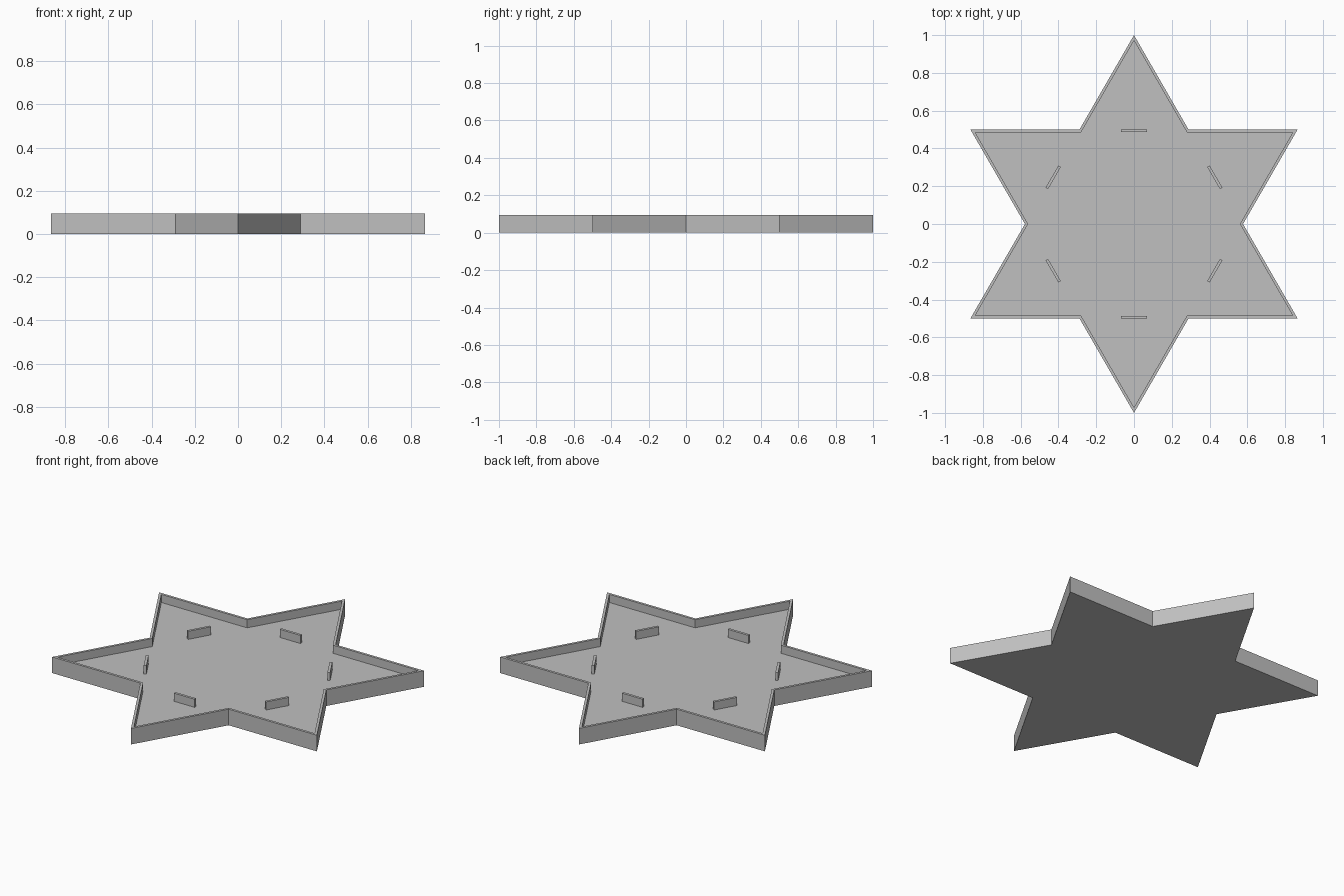
import bpy
import bmesh
from math import sin, cos, radians, sqrt

HEIGHT = 0.095      # rim height
FLOOR = 0.047       # top of the solid base
INNER = 0.971       # cavity outline relative to the outer outline
RIB = (0.135, 0.015)
RIB_RADIUS = 0.494

cube = bpy.data.objects.get("Cube")
if cube:
    bpy.data.objects.remove(cube, do_unlink=True)

grey = bpy.data.materials.new("light grey")
grey.use_nodes = True
colour = (0.53, 0.53, 0.53, 1)
grey.diffuse_color = colour
grey.node_tree.nodes["Principled BSDF"].inputs["Base Color"].default_value = colour


def add_object(name, bm):
    bmesh.ops.recalc_face_normals(bm, faces=bm.faces)
    mesh = bpy.data.meshes.new(name)
    bm.to_mesh(mesh)
    bm.free()
    mesh.materials.append(grey)
    obj = bpy.data.objects.new(name, mesh)
    bpy.context.collection.objects.link(obj)
    return obj


def star_ring(bm, scale, z):
    """Six-pointed star outline, starting at the back tip."""
    ring = []
    for i in range(12):
        r = scale * (1 if i % 2 == 0 else 1 / sqrt(3))
        a = radians(90 + 30 * i)
        ring.append(bm.verts.new((r * cos(a), r * sin(a), z)))
    return ring


# Star tray: underside, outer wall, rim, inner wall and floor
bm = bmesh.new()
rings = [star_ring(bm, 1, 0), star_ring(bm, 1, HEIGHT),
         star_ring(bm, INNER, HEIGHT), star_ring(bm, INNER, FLOOR)]
for low, high in zip(rings, rings[1:]):
    for i in range(12):
        j = (i + 1) % 12
        bm.faces.new((low[i], low[j], high[j], high[i]))
bm.faces.new(rings[0][::-1])
bm.faces.new(rings[-1])
add_object("star_tray", bm)

# Upright ribs, one across the root of each point
for i in range(6):
    bm = bmesh.new()
    bmesh.ops.create_cube(bm, size=1)
    bmesh.ops.scale(bm, vec=(*RIB, HEIGHT - FLOOR), verts=bm.verts)
    rib = add_object(f"rib_{i + 1}", bm)
    a = radians(90 + 60 * i)
    rib.location = (RIB_RADIUS * cos(a), RIB_RADIUS * sin(a), (HEIGHT + FLOOR) / 2)
    rib.rotation_euler.z = a - radians(90)
